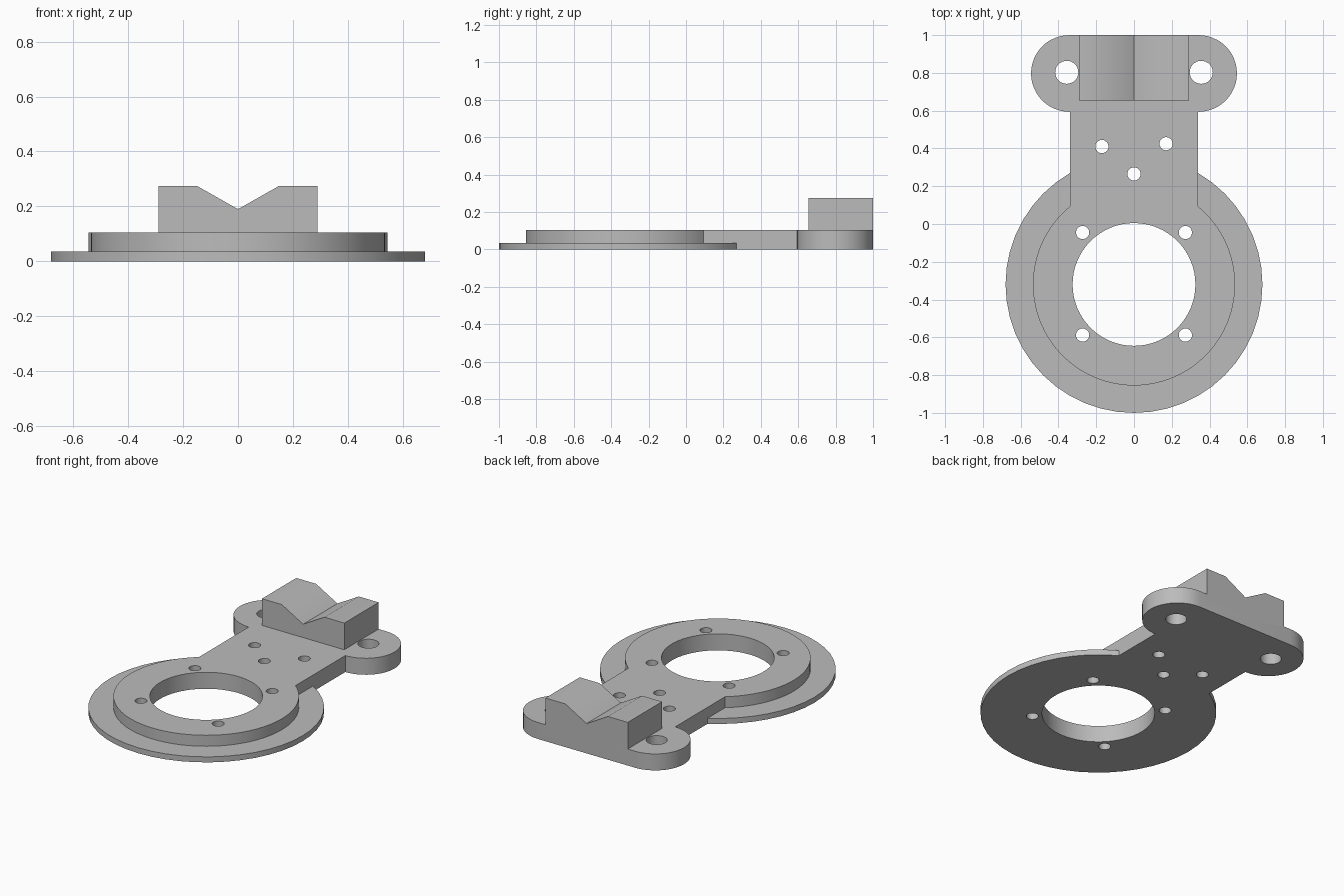
import bpy, bmesh
from math import sin, cos, pi, radians, asin
from mathutils import Matrix

if "Cube" in bpy.data.objects:
    bpy.data.objects.remove(bpy.data.objects["Cube"])

grey = bpy.data.materials.new("plain grey")
grey.use_nodes = True
grey.diffuse_color = (0.5, 0.5, 0.5, 1)
grey.node_tree.nodes["Principled BSDF"].inputs["Base Color"].default_value = (0.5, 0.5, 0.5, 1)

RING_Y, THICK, FLANGE = -0.32, 0.105, 0.035
BOSS_R, ARM_X, LOBE_X, LOBE_R = 0.535, 0.34, 0.342, 0.203
LOBE_Y = 1 - LOBE_R


def arc(cx, cy, r, start, end, steps):
    angles = [start + (end - start) * i / steps for i in range(steps + 1)]
    return [(cx + r * cos(a), cy + r * sin(a)) for a in angles]


def prism(name, outline, height, matrix=Matrix()):
    """Extrude a flat outline upwards, then place it with a matrix."""
    bm = bmesh.new()
    face = bm.faces.new([bm.verts.new((x, y, 0)) for x, y in outline])
    new = bmesh.ops.extrude_face_region(bm, geom=[face])["geom"]
    bmesh.ops.translate(bm, vec=(0, 0, height),
                        verts=[v for v in new if isinstance(v, bmesh.types.BMVert)])
    bm.transform(matrix)
    bmesh.ops.recalc_face_normals(bm, faces=bm.faces)
    mesh = bpy.data.meshes.new(name)
    bm.to_mesh(mesh)
    bm.free()
    mesh.materials.append(grey)
    obj = bpy.data.objects.new(name, mesh)
    bpy.context.collection.objects.link(obj)
    return obj


def disc(name, x, y, r, z, height, sides):
    outline = arc(x, y, r, -pi / 2, 1.5 * pi, sides)[:-1]
    return prism(name, outline, height, Matrix.Translation((0, 0, z)))


def combine(target, tool, operation):
    mod = target.modifiers.new(operation.lower(), 'BOOLEAN')
    mod.operation, mod.object, mod.solver = operation, tool, 'EXACT'
    bpy.context.view_layer.objects.active = target
    bpy.ops.object.modifier_apply(modifier=mod.name)
    bpy.data.objects.remove(tool)


# Body: round boss, straight arm and two end lobes in one outline
join = pi / 2 - asin(ARM_X / BOSS_R)
half = (arc(0, RING_Y, BOSS_R, -pi / 2, join, 36)
        + [(ARM_X, LOBE_Y - LOBE_R)]
        + arc(LOBE_X, LOBE_Y, LOBE_R, -pi / 2, pi / 2, 24))
outline = half + [(-x, y) for x, y in reversed(half[1:])]
bracket = prism("mounting_bracket", outline, THICK)

# Thin flange around the boss
combine(bracket, disc("flange", 0, RING_Y, 0.68, 0, FLANGE, 48), 'UNION')

# Grooved rest block standing on the far end
rest = [(-0.29, 0.1), (0.29, 0.1), (0.29, 0.275), (0.15, 0.275),
        (0, 0.19), (-0.15, 0.275), (-0.29, 0.275)]
upright = Matrix.Translation((0, 1, 0)) @ Matrix.Rotation(radians(90), 4, 'X')
combine(bracket, prism("v_rest", rest, 0.345, upright), 'UNION')

# Centre bore, lobe holes and screw holes
holes = [(0, RING_Y, 0.325, 64), (-0.17, 0.41, 0.035, 24),
         (0.17, 0.425, 0.035, 24), (0, 0.265, 0.035, 24)]
for side in (-1, 1):
    holes.append((side * 0.356, 0.803, 0.061, 32))
    holes += [(side * 0.272, y, 0.035, 24) for y in (-0.045, -0.588)]
for x, y, r, sides in holes:
    combine(bracket, disc("hole_cutter", x, y, r, -0.1, 0.3, sides), 'DIFFERENCE')

# Smooth round walls, sharp rims
for obj in bpy.context.selected_objects:
    obj.select_set(False)
bracket.select_set(True)
bpy.context.view_layer.objects.active = bracket
bpy.ops.object.shade_smooth_by_angle(angle=radians(30))
